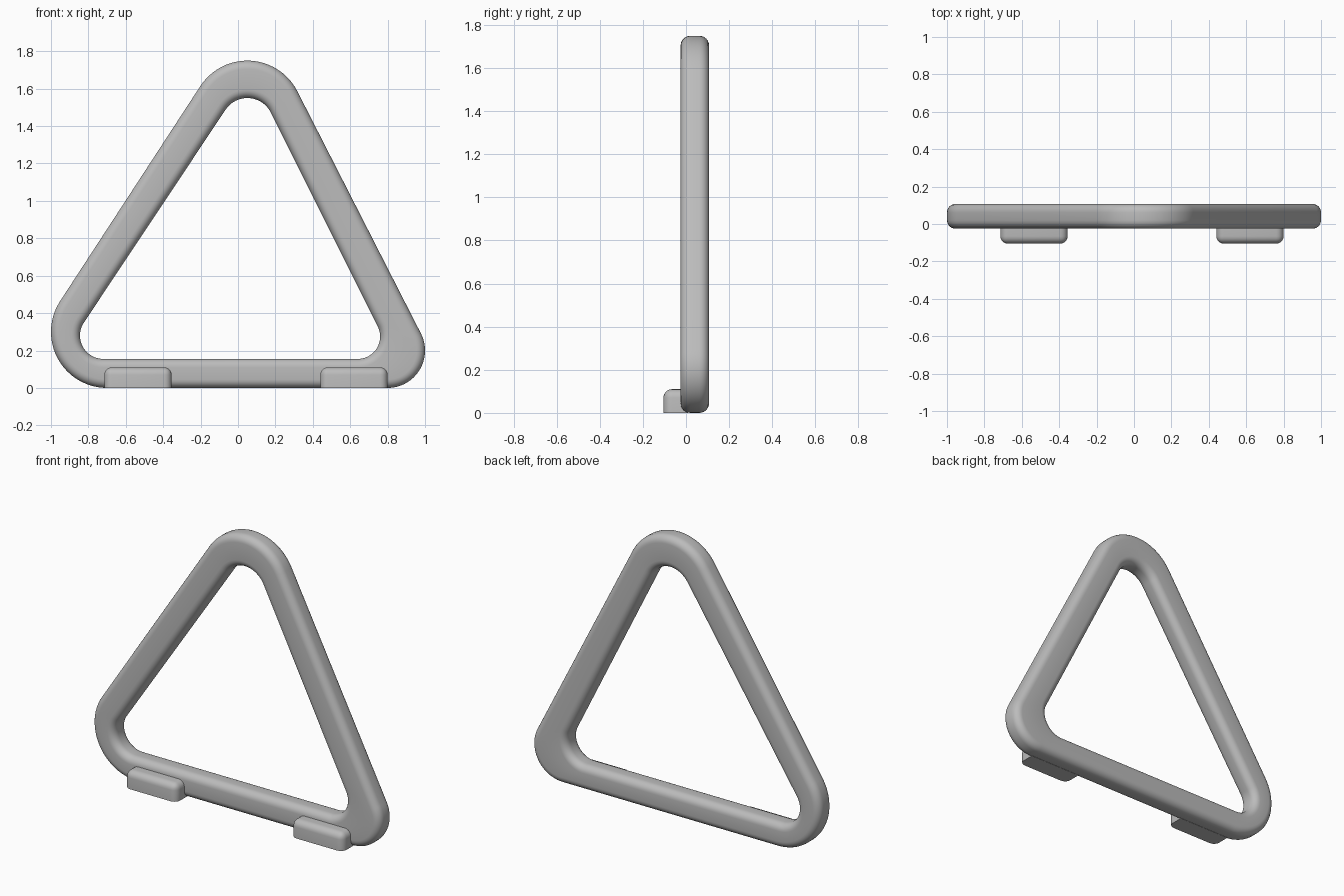
import bpy, bmesh
from math import sin, cos, pi, atan2, acos, hypot, radians

cube = bpy.data.objects.get("Cube")
if cube:
    bpy.data.objects.remove(cube, do_unlink=True)

grey = bpy.data.materials.new("plain grey")
grey.use_nodes = True
colour = (0.5, 0.5, 0.5, 1)
grey.diffuse_color = colour
grey.node_tree.nodes["Principled BSDF"].inputs["Base Color"].default_value = colour


def finish(bm, name):
    bmesh.ops.recalc_face_normals(bm, faces=bm.faces)
    mesh = bpy.data.meshes.new(name)
    bm.to_mesh(mesh)
    bm.free()
    mesh.materials.append(grey)
    obj = bpy.data.objects.new(name, mesh)
    bpy.context.collection.objects.link(obj)
    bpy.ops.object.select_all(action='DESELECT')
    obj.select_set(True)
    bpy.context.view_layer.objects.active = obj
    bpy.ops.object.shade_smooth_by_angle(angle=radians(35))


def outline(circles, grow, steps=24):
    """Rounded triangle wrapped around three circles (x, z, radius)."""
    angles = []
    for i, (x, z, r) in enumerate(circles):
        x2, z2, r2 = circles[(i + 1) % 3]
        dx, dz = x2 - x, z2 - z
        angles.append(atan2(dz, dx) - acos((r - r2) / hypot(dx, dz)))
    points = []
    for i, (x, z, r) in enumerate(circles):
        start = angles[i - 1]
        sweep = (angles[i] - start) % (2 * pi)
        for s in range(steps + 1):
            a = start + sweep * s / steps
            points.append((x + (r + grow) * cos(a), z + (r + grow) * sin(a)))
    return points


# Triangular frame: rounded cross-section swept between outer and inner outline
outer = [(-0.7, 0.3, 0.3), (0.8, 0.2, 0.2), (0.05, 1.45, 0.3)]
inner = [(-0.72, 0.28, 0.125), (0.64, 0.275, 0.12), (0.05, 1.41, 0.14)]
front, back, bevel, segs = -0.025, 0.107, 0.045, 6

bm = bmesh.new()
rings = []
for corner in range(4):
    circles, side = (outer, 1) if corner in (0, 3) else (inner, -1)
    y_mid, y_dir = (back - bevel, 1) if corner < 2 else (front + bevel, -1)
    for s in range(segs + 1):
        a = (corner + s / segs) * pi / 2
        grow = side * bevel * (abs(cos(a)) - 1)
        y = y_mid + y_dir * bevel * abs(sin(a))
        rings.append([bm.verts.new((px, y, pz)) for px, pz in outline(circles, grow)])
for k, ring in enumerate(rings):
    following = rings[(k + 1) % len(rings)]
    for i in range(len(ring)):
        j = (i + 1) % len(ring)
        bm.faces.new((ring[i], ring[j], following[j], following[i]))
finish(bm, "triangle_frame")

# Feet: blocks on the front, rounded except along the floor and the back
for name, left, right in (("right_foot", -0.715, -0.355), ("left_foot", 0.44, 0.8)):
    y0, y1, height = -0.105, 0.01, 0.11
    bm = bmesh.new()
    bmesh.ops.create_cube(bm, size=1)
    for v in bm.verts:
        v.co = ((left + right) / 2 + v.co.x * (right - left),
                (y0 + y1) / 2 + v.co.y * (y1 - y0),
                (v.co.z + 0.5) * height)
    edges = [e for e in bm.edges
             if any(v.co.z > 0.01 for v in e.verts) and any(v.co.y < 0 for v in e.verts)
             and not all(v.co.y > 0 for v in e.verts)]
    bmesh.ops.bevel(bm, geom=edges, offset=0.04, segments=5, profile=0.5,
                    affect='EDGES', clamp_overlap=True)
    finish(bm, name)
